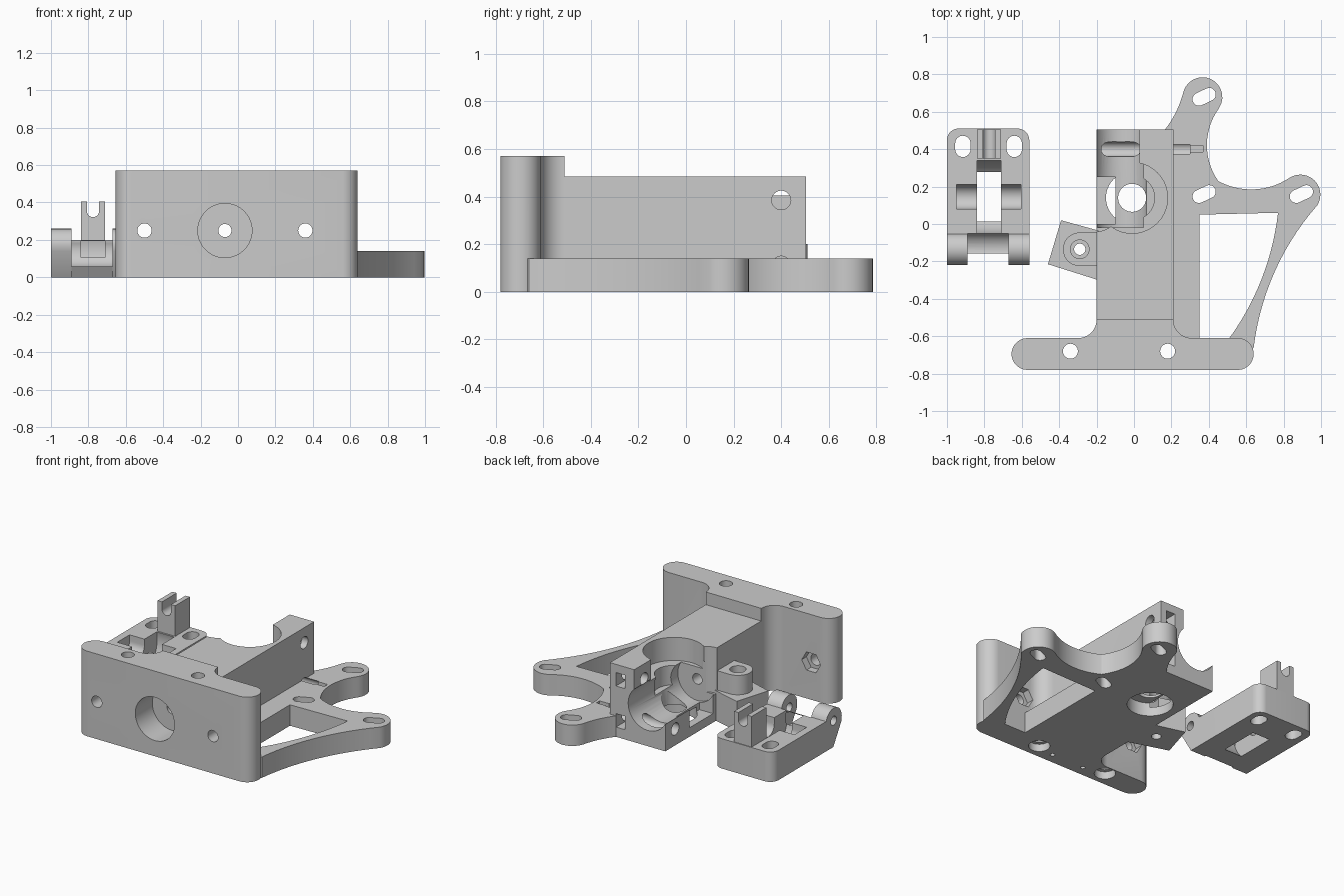
import bpy, bmesh, math

cube = bpy.data.objects.get("Cube")
if cube:
    bpy.data.objects.remove(cube, do_unlink=True)

grey = bpy.data.materials.new("plain grey")
grey.use_nodes = True
grey.diffuse_color = (0.6, 0.6, 0.6, 1)
for node in grey.node_tree.nodes:
    if node.type == 'BSDF_PRINCIPLED':
        node.inputs["Base Color"].default_value = (0.6, 0.6, 0.6, 1)


def arc(a, via, c, n=14):
    """Points after a, along the circle through via, ending at c."""
    x, y, z = complex(*a), complex(*via), complex(*c)
    w = (z - x) / (y - x)
    o = x - (x - y) * (w - abs(w) ** 2) / (2j * w.imag)
    turn = lambda p: math.atan2(((p - o) / (x - o)).imag, ((p - o) / (x - o)).real) % math.tau
    sweep = turn(z) if turn(y) < turn(z) else turn(z) - math.tau
    out = []
    for i in range(1, n + 1):
        t = sweep * i / n
        p = o + (x - o) * complex(math.cos(t), math.sin(t))
        out.append((p.real, p.imag))
    return out


def path(*items):
    """Pairs are corners; four numbers are an arc's middle and end."""
    pts = []
    for it in items:
        pts += [it] if len(it) == 2 else arc(pts[-1], it[:2], it[2:])
    return pts


def prism(pts, lo, hi, axis='z', name="cutter"):
    place = {'x': lambda a, b, h: (h, a, b),
             'y': lambda a, b, h: (a, h, b),
             'z': lambda a, b, h: (a, b, h)}[axis]
    bm = bmesh.new()
    bottom = [bm.verts.new(place(a, b, lo)) for a, b in pts]
    top = [bm.verts.new(place(a, b, hi)) for a, b in pts]
    bm.faces.new(bottom)
    bm.faces.new(top)
    for i in range(len(pts)):
        j = (i + 1) % len(pts)
        bm.faces.new((bottom[i], bottom[j], top[j], top[i]))
    bmesh.ops.recalc_face_normals(bm, faces=bm.faces)
    mesh = bpy.data.meshes.new(name)
    bm.to_mesh(mesh)
    bm.free()
    ob = bpy.data.objects.new(name, mesh)
    bpy.context.collection.objects.link(ob)
    mesh.materials.append(grey)
    return ob


def cyl(a, b, r, lo, hi, axis='z', n=40):
    ring = [(a + r * math.cos(math.tau * i / n), b + r * math.sin(math.tau * i / n)) for i in range(n)]
    return prism(ring, lo, hi, axis)


def box(x0, x1, y0, y1, z0, z1):
    return prism([(x0, y0), (x1, y0), (x1, y1), (x0, y1)], z0, z1)


def slot(cx, cy, half, r, angle, lo, hi):
    pts = []
    for end in (0, math.pi):
        for i in range(13):
            t = angle + end - math.pi / 2 + math.pi * i / 12
            pts.append((cx + half * math.cos(angle + end) + r * math.cos(t),
                        cy + half * math.sin(angle + end) + r * math.sin(t)))
    return prism(pts, lo, hi)


def combine(ob, operation, *others):
    for other in others:
        mod = ob.modifiers.new("bool", 'BOOLEAN')
        mod.operation, mod.solver, mod.object = operation, 'EXACT', other
        graph = bpy.context.evaluated_depsgraph_get()
        baked = bpy.data.meshes.new_from_object(ob.evaluated_get(graph))
        ob.modifiers.clear()
        ob.data = baked
        bpy.data.objects.remove(other, do_unlink=True)


def finish(ob):
    bpy.ops.object.select_all(action='DESELECT')
    ob.select_set(True)
    bpy.context.view_layer.objects.active = ob
    bpy.ops.object.shade_smooth_by_angle(angle=math.radians(30))


# Front plate with rounded ends and fillets into the body
body = prism(path((-.57, -.78), (-.655, -.695, -.57, -.61), (-.3, -.61), (-.229, -.581, -.2, -.51),
                  (.21, -.51), (.239, -.581, .31, -.61), (.56, -.61), (.64, -.695, .56, -.78)),
             0, .57, name="carriage_body")
main_block = box(-.2, .21, -.6, .505, 0, .485)

# Upper rear pocket, motor bore channel and stepped gear well in the main block
combine(main_block, 'DIFFERENCE',
        box(-.3, .03, .08, .6, .18, .6),
        cyl(-.2, .08, .12, .18, .6),
        cyl(-.01, .14, .19, .33, .6),
        cyl(-.01, .14, .12, .2, .6),
        cyl(-.07, .25, .145, -.02, .6, 'y'),
        box(-.3, -.1, 0, .25, .06, .6))

# Mounting base with two legs and a window
base = prism(path((.1, -.7), (.6, -.7), (.64, -.66), (.75, -.26, .98, .1), (.964, .234, .83, .246),
                  (.64, .185, .45, .23), (.39, .41, .455, .62), (.44, .755, .265, .71),
                  (.225, .6, .165, .504), (.1, .504)), 0, .14)
combine(base, 'DIFFERENCE',
        prism(path((.35, -.61), (.51, -.61), (.695, -.26, .77, .06), (.35, .05)), -.1, .3),
        box(-.3, .15, -.55, .6, -.1, .3),
        box(.2, .37, .385, .42, .1, .3))
for cx, cy in ((.375, .68), (.375, .16), (.895, .16)):
    combine(base, 'DIFFERENCE', slot(cx, cy, .03, .035, math.radians(25), -.1, .3))

# Tilted side block with a hinge boss on top
side_block = prism([(-.39, .02), (-.46, -.215), (-.19, -.3), (-.19, -.035)], 0, .2)
boss = prism(path((-.19, -.225), (-.29, -.225), (-.38, -.135, -.29, -.045), (-.19, -.045)), .1, .33)
combine(body, 'UNION', main_block, base, side_block, boss)
combine(body, 'DIFFERENCE', cyl(-.29, -.135, .05, .22, .5), cyl(-.29, -.135, .03, -.1, .5))

# Front bearing recess, shaft hole and gear well through the floor
combine(body, 'DIFFERENCE',
        cyl(-.07, .25, .145, -.9, -.6, 'y'),
        cyl(-.07, .25, .035, -.7, .1, 'y'),
        cyl(-.01, .14, .075, -.1, .3),
        cyl(-.01, .14, .14, -.1, .09))

# Plate bolt holes with hexagonal nut pockets, and vertical holes
for x in (-.5, .36):
    combine(body, 'DIFFERENCE', cyl(x, .25, .038, -.9, -.5, 'y'),
            cyl(x, .25, .07, -.66, -.55, 'y', 6))
for x in (-.34, .18):
    combine(body, 'DIFFERENCE', cyl(x, -.68, .04, -.1, .7), cyl(x, -.68, .065, -.1, .05))
for x in (-.19, .05):
    combine(body, 'DIFFERENCE', cyl(x, -.71, .015, -.1, .06, n=16))

# Rear clamping screws and square nut slots
for z, start in ((.385, 0), (.11, -.3)):
    combine(body, 'DIFFERENCE', cyl(.4, z, .04, start, .3, 'x'),
            box(.1, .165, .36, .6, z - .045, z + .045))
finish(body)

# Idler arm: base plate with rounded rear corners
idler = prism(path((-1, -.06), (-.56, -.06), (-.56, .45), (-.578, .492, -.62, .51),
                   (-.94, .51), (-.982, .492, -1, .45)), 0, .2, name="idler_arm")
front_web = prism([(-.05, 0), (-.05, .2), (-.16, .2), (-.16, .06), (-.12, 0)], -.9, -.66, 'x')
combine(idler, 'UNION', front_web)

# Bearing pocket, axle groove and hinge clearance
combine(idler, 'DIFFERENCE',
        cyl(.145, .15, .2, -.84, -.71, 'x', 64),
        cyl(.145, .16, .065, -.95, -.605, 'x'),
        box(-.95, -.605, .08, .21, .16, .3),
        cyl(-.135, .15, .095, -.89, -.67, 'x'),
        box(-.89, -.67, -.3, -.05, .15, .3))

# Hinge lugs
for x in (-1, -.67):
    lug = prism(path((-.04, 0), (-.04, .175), (-.05, .175), (-.135, .26, -.22, .175),
                     (-.215, .14), (-.13, 0)), x, x + .11, 'x')
    combine(idler, 'UNION', lug)

# Notched post at the rear
post = box(-.84, -.71, .35, .505, .1, .405)
combine(post, 'DIFFERENCE', box(-.808, -.742, .3, .6, .355, .5), cyl(-.775, .355, .033, .3, .6, 'y'))
combine(idler, 'UNION', post)
combine(idler, 'DIFFERENCE', cyl(-.135, .175, .03, -1.1, -.5, 'x'))
for x in (-.915, -.64):
    combine(idler, 'DIFFERENCE', slot(x, .415, .016, .041, math.pi / 2, -.1, .3))
finish(idler)
